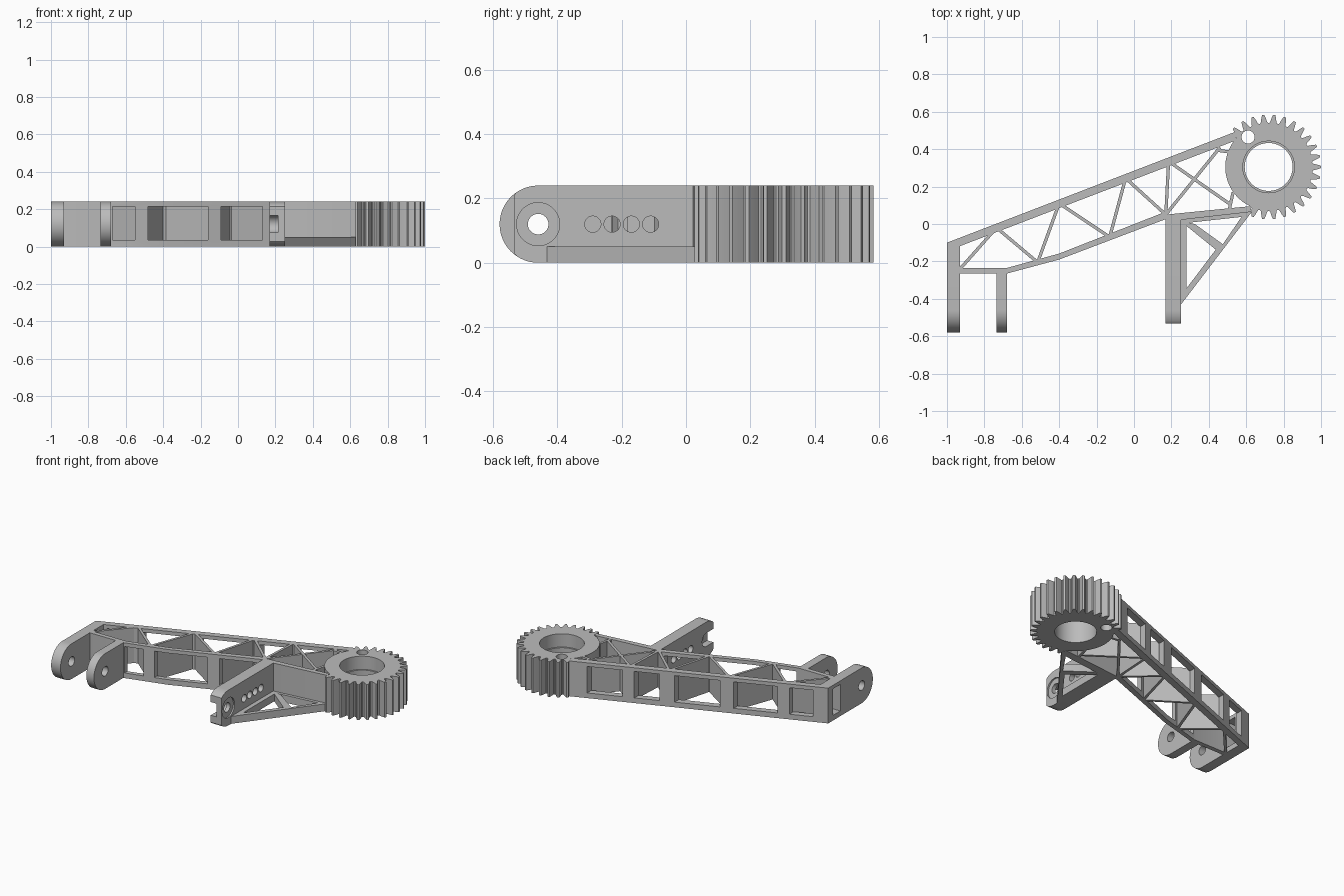
import bpy, bmesh
from math import sin, cos, pi, radians
from mathutils import Vector, Matrix

cube = bpy.data.objects.get("Cube")
if cube:
    bpy.data.objects.remove(cube, do_unlink=True)

H = 0.24
grey = bpy.data.materials.new("plain grey")
grey.use_nodes = True
grey.diffuse_color = (0.5, 0.5, 0.5, 1)
grey.node_tree.nodes["Principled BSDF"].inputs["Base Color"].default_value = (0.5, 0.5, 0.5, 1)


def prism(name, pts, lo=0.0, hi=H, axis="z"):
    """Extrude an outline: (x, y) along z, or (y, z) along x."""
    place = (lambda p, d: (p[0], p[1], d)) if axis == "z" else (lambda p, d: (d, p[0], p[1]))
    bm = bmesh.new()
    base = bm.faces.new([bm.verts.new(place(p, lo)) for p in pts])
    grown = bmesh.ops.extrude_face_region(bm, geom=[base])
    shift = Vector((0, 0, hi - lo)) if axis == "z" else Vector((hi - lo, 0, 0))
    bmesh.ops.translate(bm, vec=shift, verts=[v for v in grown["geom"] if isinstance(v, bmesh.types.BMVert)])
    bmesh.ops.recalc_face_normals(bm, faces=bm.faces)
    mesh = bpy.data.meshes.new(name)
    bm.to_mesh(mesh)
    bm.free()
    obj = bpy.data.objects.new(name, mesh)
    obj.data.materials.append(grey)
    bpy.context.collection.objects.link(obj)
    return obj


def circle(cx, cy, r, n=48):
    return [(cx + r * cos(2 * pi * i / n), cy + r * sin(2 * pi * i / n)) for i in range(n)]


def rect(x0, x1, y0, y1):
    return [(x0, y0), (x1, y0), (x1, y1), (x0, y1)]


def cut(obj, cutters):
    """Subtract the cutters and bake the result."""
    for c in cutters:
        c.hide_render = True
        mod = obj.modifiers.new("cut", "BOOLEAN")
        mod.operation, mod.solver, mod.object = "DIFFERENCE", "EXACT", c
    bpy.context.view_layer.update()
    baked = bpy.data.meshes.new_from_object(obj.evaluated_get(bpy.context.evaluated_depsgraph_get()))
    obj.modifiers.clear()
    obj.data = baked
    for c in cutters:
        bpy.data.objects.remove(c, do_unlink=True)


def windows(spans):
    return [prism("cutter", rect(a, b, -1, 1), 0.035, 0.215) for a, b in spans]


def strut(name, a, b, t=0.017, hi=H):
    a, b = Vector(a), Vector(b)
    d = (b - a).normalized()
    n = Vector((-d.y, d.x)) * t / 2
    return prism(name, [a - n, b - n, b + n, a + n], 0, hi)


# Side walls of the truss with rectangular windows
back = prism("back_chord", [(-1, -0.1), (-1, -0.145), (0.54, 0.445), (0.56, 0.5)])
cut(back, windows([(-0.91, -0.77), (-0.70, -0.44), (-0.36, -0.09), (0.0, 0.15), (0.22, 0.43)]))

front = prism("front_chord", [(-0.95, -0.265), (-0.68, -0.265), (-0.4, -0.19), (0.18, 0.03),
                              (0.18, 0.07), (-0.4, -0.158), (-0.68, -0.235), (-0.95, -0.235)])
cut(front, windows([(-0.67, -0.55), (-0.48, -0.16), (-0.09, 0.13)]))

# Zigzag ribs between the walls
nodes = [(-0.93, -0.24), (-0.735, -0.02), (-0.515, -0.205), (-0.4, 0.11), (-0.13, -0.07),
         (-0.045, 0.245), (0.17, 0.05), (0.185, 0.335), (0.515, 0.105)]
for i, (a, b) in enumerate(zip(nodes, nodes[1:])):
    strut(f"rib_{i + 1}", a, b)
strut("rib_cross", (0.17, 0.05), (0.46, 0.41))
strut("rib_back_tie", (0.44, 0.395), (0.51, 0.385))
strut("rib_front_tie", (0.51, 0.08), (0.53, 0.17))


# Rounded end lugs with pin holes
def lug_outline(y_back, y_cut):
    arc = [(-0.46 + 0.12 * cos(t), 0.12 + 0.12 * sin(t))
           for t in (radians(90 + 180 * i / 32) for i in range(33))]
    return [(max(y, y_cut), z) for y, z in arc] + [(y_back, 0), (y_back, H)]


def pin(y, r, x0, x1):
    return prism("cutter", circle(y, 0.12, r), x0, x1, "x")


outer = prism("outer_lug", lug_outline(-0.11, -1), -1, -0.93, "x")
cut(outer, [pin(-0.46, 0.032, -1.1, -0.8),
            prism("cutter", rect(-1.1, -0.8, -0.23, -0.15), 0.035, 0.215)])
inner = prism("inner_lug", lug_outline(-0.24, -1), -0.735, -0.678, "x")
cut(inner, [pin(-0.46, 0.032, -0.9, -0.5)])

# Lever arm with a row of holes, and a slot at the tip
lever = prism("lever_arm", lug_outline(0.045, -0.533), 0.168, 0.25, "x")
cut(lever, [pin(-0.29 + 0.06 * i, 0.025, 0.1, 0.4) for i in range(4)]
    + [pin(-0.46, 0.032, 0.1, 0.4), pin(-0.46, 0.067, 0.24, 0.3), pin(-0.46, 0.046, 0.1, 0.213),
       prism("cutter", rect(0.1, 0.213, -0.7, -0.46), 0.075, 0.165)])

# Wall joining the lever to the gear
prism("lever_wall", [(0.168, 0.03), (0.25, 0.022), (0.63, 0.065), (0.62, 0.095), (0.168, 0.05)])

# Low triangular brace beside the lever
brace = prism("lever_brace", [(0.24, -0.445), (0.63, 0.065), (0.24, 0.03)], 0, 0.05)
cut(brace, [prism("cutter", [(0.28, -0.01), (0.28, -0.345), (0.437, -0.137)], -0.1, 0.2),
            prism("cutter", [(0.295, 0.007), (0.575, 0.038), (0.475, -0.108), (0.325, 0.0)], -0.1, 0.2)])

# Gear with a smooth sector where the arm joins
CX, CY, TEETH = 0.72, 0.305, 30
tooth = [(-0.5, 0.234), (-0.36, 0.238), (-0.2, 0.265), (-0.1, 0.28),
         (0.1, 0.28), (0.2, 0.265), (0.36, 0.238)]
outline = []
for i in range(TEETH):
    mid = 360 * i / TEETH
    for f, r in tooth:
        ang = radians(mid + f * 360 / TEETH)
        r = 0.232 if 137 < mid < 247 else r
        outline.append((CX + r * cos(ang), CY + r * sin(ang)))
gear = prism("gear", outline)
cut(gear, [prism("cutter", circle(CX, CY, 0.128, 64), -0.1, 0.5),
           prism("cutter", circle(CX, CY, 0.138, 64), 0.15, 0.5),
           prism("cutter", circle(0.61, 0.465, 0.035, 32), -0.1, 0.5)])

# Smooth curved faces, keep sharp edges
bpy.ops.object.select_all(action="DESELECT")
for obj in bpy.context.collection.objects:
    if obj.type == "MESH" and grey.name in obj.data.materials:
        obj.select_set(True)
        bpy.context.view_layer.objects.active = obj
bpy.ops.object.shade_smooth_by_angle(angle=radians(25))
